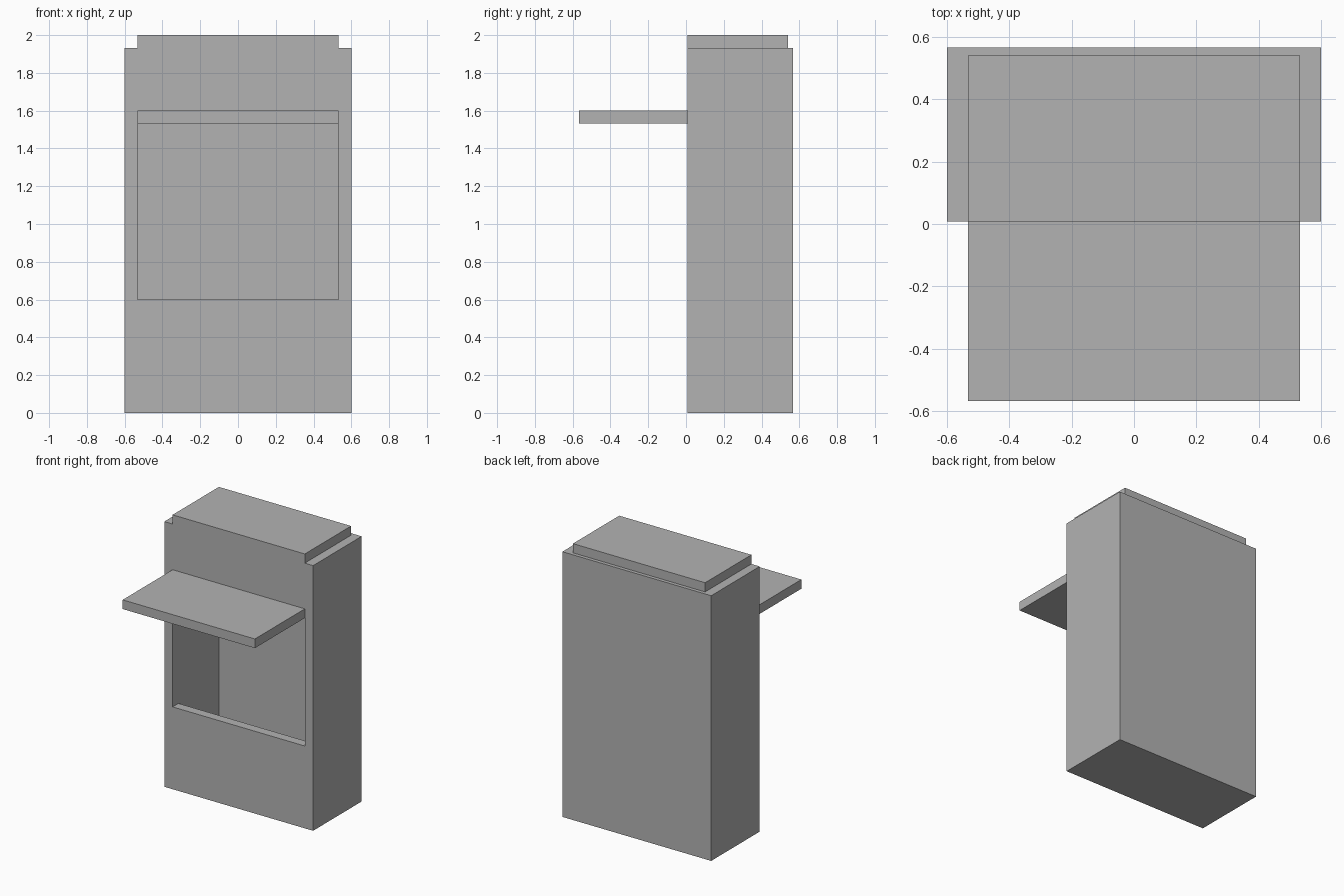
import bpy
import bmesh
from mathutils import Vector

cube = bpy.data.objects.get("Cube")
if cube:
    bpy.data.objects.remove(cube, do_unlink=True)

# Single flat grey
grey = bpy.data.materials.new("plain_grey")
grey.use_nodes = True
colour = (0.45, 0.45, 0.45, 1)
grey.diffuse_color = colour
grey.node_tree.nodes["Principled BSDF"].inputs["Base Color"].default_value = colour

FRONT, BACK = 0.008, 0.567     # cabinet depth
WALL = 0.067                   # board thickness
INNER = 0.533                  # half width of opening, roof cap and shelf
CAP_BACK = 0.541               # rear of cap and cavity
SHOULDER = 1.933               # cabinet height below the cap


def box(name, low, high):
    """Axis-aligned box between two corners."""
    low, high = Vector(low), Vector(high)
    bm = bmesh.new()
    bmesh.ops.create_cube(bm, size=1)
    for v in bm.verts:
        v.co = (low + high) / 2 + v.co * (high - low)
    mesh = bpy.data.meshes.new(name)
    bm.to_mesh(mesh)
    bm.free()
    mesh.materials.append(grey)
    obj = bpy.data.objects.new(name, mesh)
    bpy.context.collection.objects.link(obj)
    return obj


def combine(target, tool, operation):
    """Boolean with a hidden helper."""
    mod = target.modifiers.new(tool.name, 'BOOLEAN')
    mod.operation = operation
    mod.solver = 'EXACT'
    mod.object = tool
    bpy.context.view_layer.objects.active = target
    bpy.ops.object.modifier_apply(modifier=mod.name)
    bpy.data.objects.remove(tool, do_unlink=True)


# Cabinet with a raised roof cap, flush at the front
cabinet = box("cabinet", (-0.6, FRONT, 0), (0.6, BACK, SHOULDER))
cap = box("roof_cap", (-INNER, FRONT, SHOULDER - WALL), (INNER, CAP_BACK, 2))
combine(cabinet, cap, 'UNION')

# Hollow interior behind the front wall, then the serving window
cavity = box("cavity", (-INNER, FRONT + WALL, WALL), (INNER, CAP_BACK, SHOULDER - WALL))
combine(cabinet, cavity, 'DIFFERENCE')
window = box("window", (-INNER, FRONT - WALL, 0.6), (INNER, FRONT + 2 * WALL, 1.6))
combine(cabinet, window, 'DIFFERENCE')

# Awning board projecting from the top of the window
box("awning", (-INNER, -BACK, 1.6 - WALL), (INNER, FRONT + WALL, 1.6))
